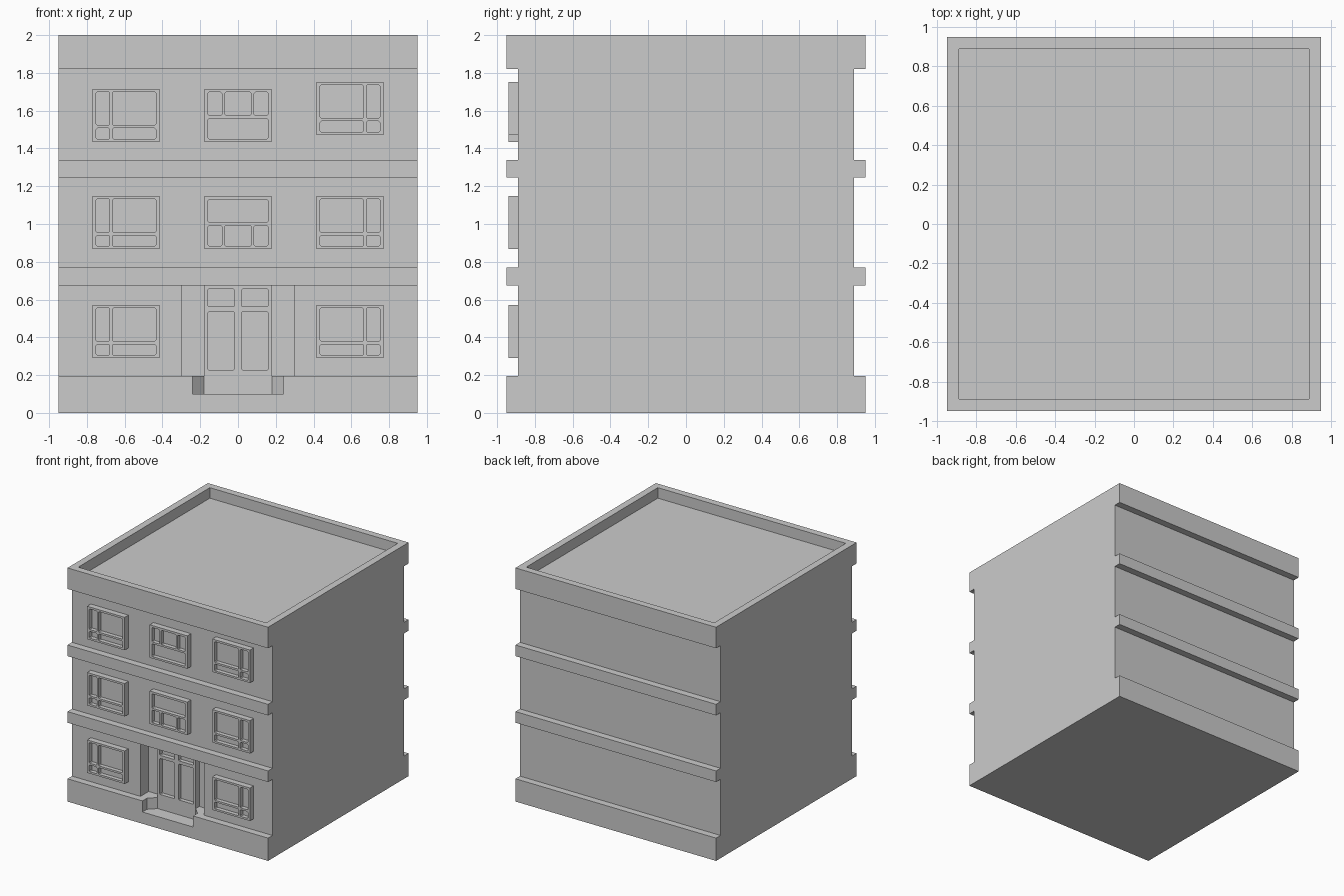
import bpy, bmesh
from mathutils import Vector

if "Cube" in bpy.data.objects:
    bpy.data.objects.remove(bpy.data.objects["Cube"])


def prism(name, pts, to3d, lo, hi, round_r=0.0):
    """Extrude a 2D outline between lo and hi; to3d(a, b, t) places it in space."""
    bm = bmesh.new()
    v0 = [bm.verts.new(to3d(a, b, lo)) for a, b in pts]
    v1 = [bm.verts.new(to3d(a, b, hi)) for a, b in pts]
    bm.faces.new(v0)
    bm.faces.new(v1[::-1])
    n = len(pts)
    long_edges = []
    for i in range(n):
        j = (i + 1) % n
        bm.faces.new((v0[j], v0[i], v1[i], v1[j]))
    if round_r:
        long_edges = [bm.edges.get((a, b)) for a, b in zip(v0, v1)]
        bmesh.ops.bevel(bm, geom=long_edges, offset=round_r, segments=1,
                        affect='EDGES', profile=0.5)
    bmesh.ops.recalc_face_normals(bm, faces=bm.faces[:])
    mesh = bpy.data.meshes.new(name)
    bm.to_mesh(mesh)
    bm.free()
    ob = bpy.data.objects.new(name, mesh)
    bpy.context.collection.objects.link(ob)
    return ob


def along_x(a, b, t):
    return Vector((t, a, b))


def along_y(a, b, t):
    return Vector((a, t, b))


def along_z(a, b, t):
    return Vector((a, b, t))


def rect(x0, x1, z0, z1):
    return [(x0, z0), (x1, z0), (x1, z1), (x0, z1)]


def cut(ob, cutter):
    cutter.hide_render = True
    m = ob.modifiers.new("cut", 'BOOLEAN')
    m.operation = 'DIFFERENCE'
    m.solver = 'EXACT'
    m.object = cutter
    bpy.context.view_layer.objects.active = ob
    bpy.ops.object.modifier_apply(modifier=m.name)
    bpy.data.objects.remove(cutter)


OUT, WALL = 0.95, 0.89

# building block: banded side profile swept across the width
front = []
for z0, z1 in [(0, 0.195), (0.675, 0.77), (1.245, 1.34), (1.82, 2.0)]:
    if z0 > 0:
        front.append((-WALL, z0))
    front += [(-OUT, z0), (-OUT, z1)]
    if z1 < 2:
        front.append((-WALL, z1))
back = [(-y, z) for y, z in reversed(front)]
body = prism("building", front + back, along_x, -OUT, OUT)

# sunken roof behind the parapet
cut(body, prism("roof_cutter", rect(-WALL, WALL, -WALL, WALL), along_z, 1.91, 2.1))
# entrance recess
cut(body, prism("entry_cutter", rect(-0.30, 0.30, 0.195, 0.675), along_y, -0.92, -0.78))
# doorstep notch with angled inner corners
half = [(0.24, -1.0), (0.24, -0.89), (0.18, -0.83), (0.18, -0.80)]
step = half + [(-x, y) for x, y in reversed(half)]
cut(body, prism("step_cutter", step, along_z, 0.10, 0.30))


def panel(name, x0, z0, w, h, face_y, panes, mirror=False):
    """Raised slab with sunken panes; panes are (x0, x1, z0, z1) from its corner."""
    ob = prism(name, rect(x0, x0 + w, z0, z0 + h), along_y, face_y, face_y + 0.06)
    for a, b, c, d in panes:
        if mirror:
            a, b = w - b, w - a
        r = rect(x0 + a, x0 + b, z0 + c, z0 + d)
        cut(ob, prism("pane_cutter", r, along_y, face_y - 0.05, face_y + 0.035, 0.006))
    return ob


# pane layouts
W, H = 0.356, 0.282
side_panes = [(0.02, 0.092, 0.016, 0.073), (0.106, 0.336, 0.016, 0.073),
              (0.02, 0.092, 0.089, 0.265), (0.106, 0.336, 0.089, 0.265)]
thirds = [(0.02, 0.092), (0.108, 0.248), (0.264, 0.336)]
mid_panes = [(0.02, 0.336, 0.141, 0.264)] + [(a, b, 0.016, 0.125) for a, b in thirds]
top_panes = [(0.02, 0.336, 0.016, 0.125)] + [(a, b, 0.141, 0.264) for a, b in thirds]

# windows
for i, (zl, zr) in enumerate([(0.29, 0.29), (0.867, 0.867), (1.434, 1.471)]):
    panel(f"left_window_{i}", -0.771, zl, W, H, -0.94, side_panes)
    panel(f"right_window_{i}", 0.415, zr, W, H, -0.94, side_panes, True)
panel("middle_window_1", -W / 2, 0.867, W, H, -0.94, mid_panes)
panel("middle_window_2", -W / 2, 1.434, W, H, -0.94, top_panes)

# double door
panel("door", -0.18, 0.10, 0.36, 0.575, -0.83,
      [(a, b, c, d) for a, b in [(0.02, 0.162), (0.198, 0.34)]
       for c, d in [(0.127, 0.435), (0.462, 0.556)]])
